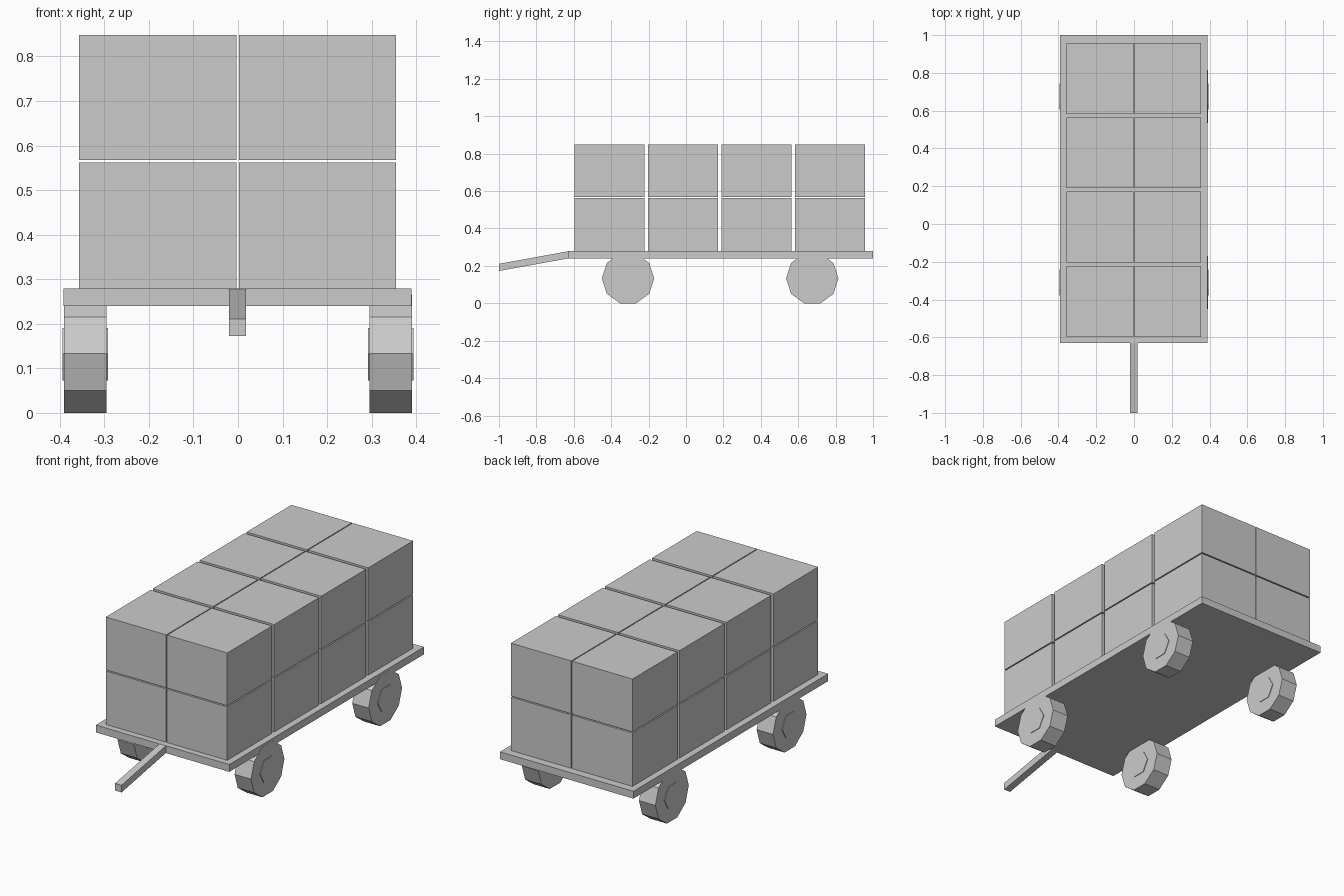
import bpy, bmesh, math
from mathutils import Matrix

if "Cube" in bpy.data.objects:
    bpy.data.objects.remove(bpy.data.objects["Cube"])

grey = bpy.data.materials.new("plain grey")
grey.diffuse_color = (0.6, 0.6, 0.6, 1)
grey.use_nodes = True
grey.node_tree.nodes["Principled BSDF"].inputs["Base Color"].default_value = grey.diffuse_color


def finish(name, bm):
    bmesh.ops.recalc_face_normals(bm, faces=bm.faces)
    mesh = bpy.data.meshes.new(name)
    bm.to_mesh(mesh)
    bm.free()
    mesh.materials.append(grey)
    ob = bpy.data.objects.new(name, mesh)
    bpy.context.collection.objects.link(ob)
    return ob


def box(name, x0, x1, y0, y1, z0, z1):
    bm = bmesh.new()
    bmesh.ops.create_cube(bm, size=1)
    for v in bm.verts:
        v.co.x = x1 if v.co.x > 0 else x0
        v.co.y = y1 if v.co.y > 0 else y0
        v.co.z = z1 if v.co.z > 0 else z0
    return finish(name, bm)


def disc(name, sides, radius, x0, x1, y, z):
    # prism along x with a corner pointing along y
    bm = bmesh.new()
    bmesh.ops.create_cone(bm, cap_ends=True, segments=sides,
                          radius1=radius, radius2=radius, depth=x1 - x0)
    # lay the axis along x; the corner on local y stays on world y
    bmesh.ops.transform(bm, verts=bm.verts, matrix=Matrix.Rotation(math.pi / 2, 4, 'Y'))
    # turn so that one corner sits exactly on the +y direction
    v = bm.verts[:][0].co
    turn = Matrix.Rotation(-math.atan2(v.z, v.y), 4, 'X')
    bmesh.ops.transform(bm, verts=bm.verts, matrix=turn)
    bmesh.ops.translate(bm, verts=bm.verts, vec=((x0 + x1) / 2, y, z))
    return finish(name, bm)


# Flat deck
box("deck", -0.392, 0.39, -0.63, 1.0, 0.24, 0.279)

# Stacked crates: 2 across, 4 along, 2 high
for x0, x1 in ((-0.357, -0.003), (0.002, 0.355)):
    for row in range(4):
        y0 = -0.597 + row * 0.3933
        for z0, z1 in ((0.279, 0.562), (0.568, 0.848)):
            box("crate", x0, x1, y0, y0 + 0.375, z0, z1)

# Ten-sided wheels with six-sided hubs barely proud of both faces
for side in (-1, 1):
    for y in (-0.31, 0.675):
        xc = side * 0.343
        disc("wheel", 10, 0.14, xc - 0.048, xc + 0.048, y, 0.133)
        disc("wheel_hub", 6, 0.068, xc - 0.0515, xc + 0.0515, y, 0.132)

# Sloping tow bar, sheared down toward the front
bar = box("tow_bar", -0.02, 0.018, -1.0, -0.63, 0.24, 0.278)
for v in bar.data.vertices:
    if v.co.y < -0.9:
        v.co.z -= 0.067
